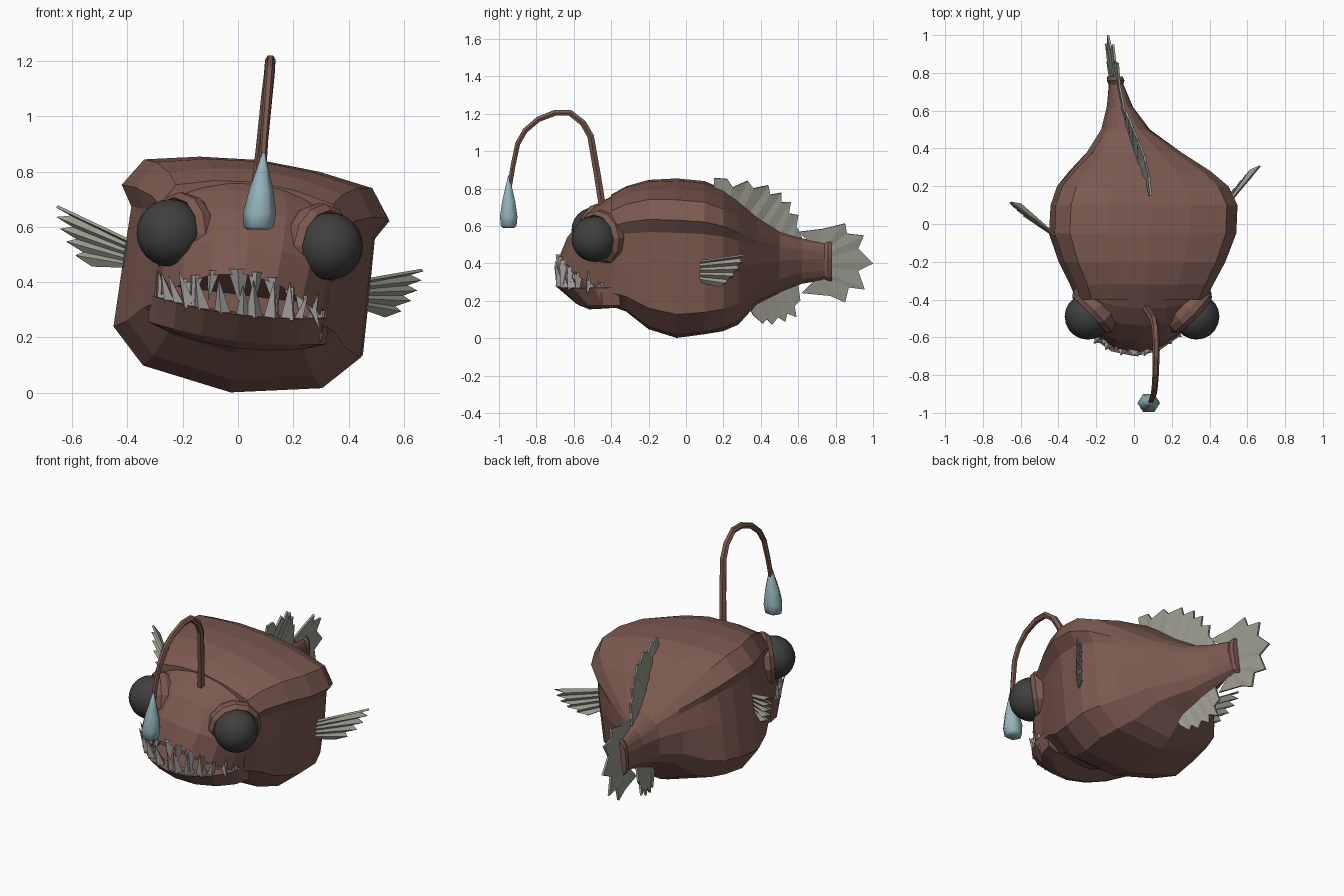
import bpy, bmesh, math, random
from mathutils import Vector, Matrix

if "Cube" in bpy.data.objects:
    bpy.data.objects.remove(bpy.data.objects["Cube"])

random.seed(4)
ROLL = math.radians(7.2)
BEND = [(-1, .02), (-.1, .025), (.1, .035), (.25, .03), (.38, 0), (.5, -.045),
        (.62, -.075), (.78, -.1), (1.05, -.145)]


def mat(name, rgb):
    m = bpy.data.materials.new(name)
    m.diffuse_color = (*rgb, 1)
    m.use_nodes = True
    m.node_tree.nodes["Principled BSDF"].inputs["Base Color"].default_value = m.diffuse_color
    return m


SKIN = mat("skin", (.2, .1, .08))
FIN = mat("fin", (.33, .33, .28))
TOOTH = mat("tooth", (.36, .34, .33))
EYE = mat("eye", (.05, .05, .05))
GLOW = mat("glow", (.3, .46, .5))


def warp(x, y, z):
    """Symmetric fish space -> rolled body with a bent tail."""
    cx = BEND[-1][1]
    for (a, p), (b, q) in zip(BEND, BEND[1:]):
        if a <= y <= b:
            cx = p + (q - p) * (y - a) / (b - a)
    s, c = math.sin(ROLL), math.cos(ROLL)
    return Vector((cx + x * c + z * s, y, .43 - x * s + z * c))


def finish(bm, name, material, smooth=False):
    bmesh.ops.recalc_face_normals(bm, faces=bm.faces)
    for f in bm.faces:
        f.smooth = smooth
    me = bpy.data.meshes.new(name)
    bm.to_mesh(me)
    bm.free()
    ob = bpy.data.objects.new(name, me)
    me.materials.append(material)
    bpy.context.collection.objects.link(ob)
    return ob


def loft(name, rings, material, smooth=False):
    bm = bmesh.new()
    vr = [[bm.verts.new(p) for p in r] for r in rings]
    n = len(vr[0])
    for a, b in zip(vr, vr[1:]):
        for i in range(n):
            j = (i + 1) % n
            bm.faces.new((a[i], a[j], b[j], b[i]))
    bm.faces.new(vr[0])
    bm.faces.new(vr[-1])
    return finish(bm, name, material, smooth)


# body: boxy ridged section blending to an oval at the tail
HALF = [(0, .415), (.22, .4), (.42, .365), (.49, .264), (.445, .19), (.45, 0),
        (.455, -.245), (.33, -.37), (0, -.426)]
SECT = HALF + [(-x, z) for x, z in HALF[-2:0:-1]]


def body_ring(y, w, zt, zb, oval):
    ring = []
    for x, z in SECT:
        u, v = x / .49, z / (.415 if z > 0 else .426)
        d = math.hypot(u, v)
        u, v = u + (u / d - u) * oval, v + (v / d - v) * oval
        ring.append(warp(u * w, y, v * (zt if v > 0 else -zb)))
    return ring


loft("body", [body_ring(*r) for r in [
    (-.40, .34, .335, -.26, .1), (-.32, .375, .38, -.29, .1), (-.2, .43, .41, -.385, 0),
    (-.05, .485, .415, -.432, 0), (.1, .485, .40, -.412, 0), (.2, .45, .36, -.395, .1),
    (.28, .38, .30, -.36, .3), (.38, .26, .215, -.25, .6), (.5, .13, .14, -.19, 1),
    (.62, .07, .105, -.14, 1), (.74, .038, .08, -.12, 1), (.76, .046, .09, -.13, 1),
    (.78, .04, .085, -.13, 1)]], SKIN)


# head: stacked U-shaped arcs
def arc_point(t, w, yf, yr, zf, zr):
    s, c = math.sin(t), math.cos(t)
    return warp(w * s, yr - (yr - yf) * c, zf + (zr - zf) * s * s)


def arc(*a, n=8):
    return [arc_point(math.pi * (i / n - .5), *a) for i in range(n + 1)]


loft("snout", [arc(*a) for a in [
    (.27, -.6, -.38, .03, -.08), (.31, -.68, -.38, 0, -.13), (.33, -.635, -.36, .11, .05),
    (.325, -.54, -.35, .23, .18), (.29, -.45, -.35, .3, .25), (.2, -.36, -.32, .35, .32)]], SKIN)
loft("lower_jaw", [arc(*a) for a in [
    (.27, -.53, -.36, -.27, -.235), (.325, -.59, -.35, -.245, -.215),
    (.325, -.70, -.36, -.15, -.12), (.275, -.63, -.37, -.14, -.12),
    (.25, -.59, -.38, -.2, -.2)]], SKIN)


# teeth: four-sided spikes along both lips
def teeth(name, path, z_dir, count, lean):
    bm = bmesh.new()
    for i in range(count):
        t = math.radians(-74 + 148 * i / (count - 1) + random.uniform(-3, 3))
        base = arc_point(t, *path)
        size = random.uniform(.095, .15) * (1 - .2 * abs(math.sin(t)))
        out = Vector((math.sin(t), -math.cos(t), 0))
        tip = base + out * lean + Vector((random.uniform(-.02, .02), 0, z_dir * size))
        side = Vector((math.cos(t), math.sin(t), 0))
        r = size * .27
        b = [bm.verts.new(base + d * r - Vector((0, 0, z_dir * .015)))
             for d in (side, out, -side, -out)]
        top = bm.verts.new(tip)
        bm.faces.new(b)
        for k in range(4):
            bm.faces.new((b[k], b[(k + 1) % 4], top))
    finish(bm, name, TOOTH)


teeth("upper_teeth", (.29, -.66, -.38, .0, -.12), -1, 12, .02)
teeth("lower_teeth", (.29, -.665, -.37, -.14, -.12), 1, 13, .04)

# eyes and their raised rims
for s, side, c in ((1, "right", Vector((.33, -.49, .53))), (-1, "left", Vector((-.245, -.49, .578)))):
    n = (warp(s * .72, -.68, -.02) - warp(0, -.68, 0)) + Vector((0, -.68, 0))
    bm = bmesh.new()
    bmesh.ops.create_uvsphere(bm, u_segments=20, v_segments=12, radius=.122,
                              matrix=Matrix.Translation(c))
    finish(bm, side + "_eye", EYE, True)
    q = n.to_track_quat('Z', 'Y')
    loft(side + "_eye_rim", [[c + q @ Vector((r * math.cos(k * math.pi / 6),
                                              r * math.sin(k * math.pi / 6), h))
                              for k in range(12)]
                             for r, h in ((.12, -.13), (.15, -.07), (.15, -.035),
                                          (.13, -.01), (.11, -.04))], SKIN)


# fins: jagged strips from a base line to a spiky outer line
def fin(name, base, outer):
    bm = bmesh.new()
    n = len(outer)
    a = [bm.verts.new(base[0].lerp(base[1], i / (n - 1))) for i in range(n)]
    b = [bm.verts.new(p) for p in outer]
    for i in range(n - 1):
        bm.faces.new((a[i], a[i + 1], b[i + 1], b[i]))
    ob = finish(bm, name, FIN)
    m = ob.modifiers.new("thickness", 'SOLIDIFY')
    m.thickness, m.offset = .012, 0


def flat_fin(name, base, outer):
    fin(name, [warp(0, y, z - .43) for y, z in base],
        [warp(.003 * (-1) ** i, y, z - .43) for i, (y, z) in enumerate(outer)])


flat_fin("dorsal_fin", [(.15, .74), (.6, .5)],
         [(.15, .86), (.22, .855), (.25, .81), (.33, .845), (.36, .805), (.44, .82),
          (.45, .77), (.51, .78), (.51, .73), (.56, .73), (.55, .67), (.6, .66), (.59, .6), (.62, .54)])
flat_fin("anal_fin", [(.33, .18), (.6, .32)],
         [(.36, .12), (.41, .075), (.43, .1), (.46, .07), (.49, .11), (.53, .085),
          (.54, .13), (.59, .11), (.58, .17), (.61, .2), (.6, .28)])
flat_fin("tail_fin", [(.7, .48), (.7, .32)],
         [(.6, .57), (.73, .585), (.85, .615), (.86, .56), (.95, .55), (.92, .48), (1, .4),
          (.92, .36), (.955, .26), (.87, .27), (.85, .19), (.77, .225), (.62, .24)])

# pleated side fins
for s, side, root, tip in ((1, "right", (.42, .05, -.01), (.63, .31, .02)),
                           (-1, "left", (.44, -.07, .03), (.7, .12, .08))):
    outer = []
    for i in range(10):
        f = i / 9
        reach = (1.02 if i % 2 == 0 else .88) * (1 - .45 * f ** 2)
        outer.append(warp(s * (root[0] + (tip[0] - root[0]) * reach + .01 * (-1) ** i),
                          root[1] + (tip[1] - root[1]) * reach - .008 * (-1) ** i,
                          root[2] + (tip[2] - root[2]) * reach + .075 - .17 * f))
    fin(side + "_side_fin", [warp(s * root[0], root[1], root[2] + dz) for dz in (.04, -.06)], outer)

# lure stalk and drop
PATH = [Vector(p) for p in [
    (.06, -.44, .66), (.085, -.475, .88), (.105, -.51, 1.08), (.113, -.55, 1.15),
    (.117, -.62, 1.205), (.117, -.7, 1.205), (.115, -.79, 1.17), (.11, -.86, 1.11),
    (.105, -.9, 1.04), (.095, -.925, .92), (.088, -.945, .8)]]
rings = []
for i, p in enumerate(PATH):
    d = (PATH[min(i + 1, 10)] - PATH[max(i - 1, 0)]).normalized()
    u = Vector((1, 0, 0))
    v = d.cross(u).normalized()
    r = .022 - .008 * i / 10
    rings.append([p + r * (math.cos(k * math.pi / 3) * u + math.sin(k * math.pi / 3) * v)
                  for k in range(6)])
loft("lure_stalk", rings, SKIN)
loft("lure_drop", [[Vector((.078 + (z - .65) * .07 + r * math.cos(k * math.pi / 3),
                            -.948 + r * .9 * math.sin(k * math.pi / 3), z)) for k in range(6)]
                   for r, z in ((.04, .59), (.054, .6), (.06, .65), (.045, .73),
                                (.022, .81), (.004, .87))], GLOW, True)
